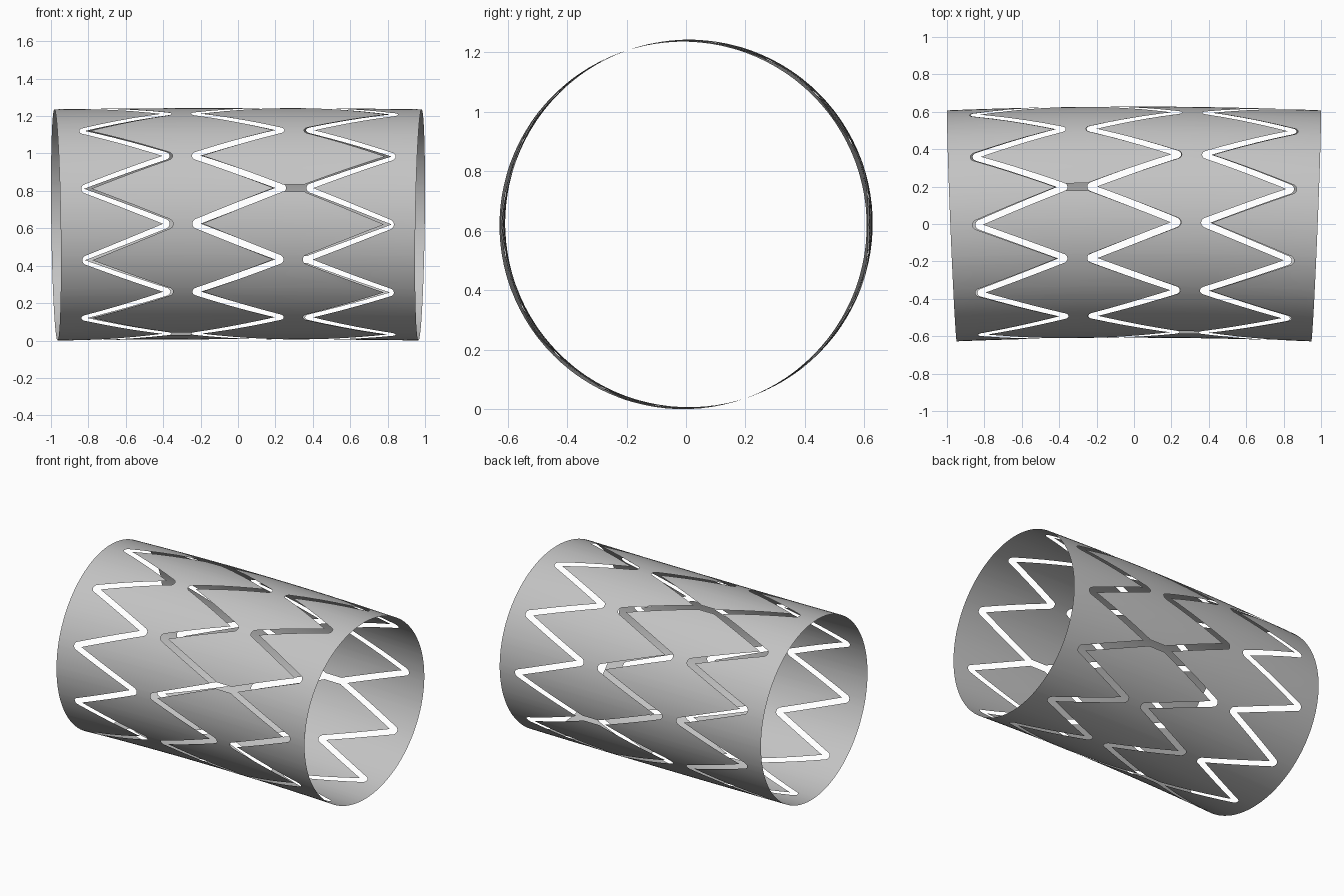
import bpy
import bmesh
import math

# Remove the default cube only
cube = bpy.data.objects.get("Cube")
if cube:
    bpy.data.objects.remove(cube, do_unlink=True)

# Tube, bend and slot dimensions
RADIUS, HALF_LENGTH = 0.618, 0.9735
BEND_RADIUS, BEND_ANGLE = 22.6, math.radians(18.7)
WAVES = 10
HALF_WAVE = math.pi * RADIUS / WAVES
SPACING = 0.606
TIP, SHARP_TIP, INNER_TIP = 0.25, 0.296, 0.195

ALPHA = math.atan(HALF_WAVE / (SHARP_TIP + INNER_TIP))
FILLET = (SHARP_TIP - TIP) / (1 / math.sin(ALPHA) - 1)
TANGENT = FILLET * math.cos(ALPHA)

# Column positions across half a wave, denser around both tips
tip = [TANGENT * math.sin(math.pi * k / 10) for k in range(6)]
flank = [TANGENT + (HALF_WAVE - 2 * TANGENT) * k / 4 for k in (1, 2, 3)]
columns = tip + flank + [HALF_WAVE - t for t in reversed(tip[1:])]
N = len(columns)
TOTAL = N * 2 * WAVES
LINK = 3   # columns on each side of a connecting slot
ROWS = 8

steel = bpy.data.materials.new("light_grey")
steel.use_nodes = True
grey = (0.55, 0.55, 0.55, 1)
steel.diffuse_color = grey
steel.node_tree.nodes["Principled BSDF"].inputs["Base Color"].default_value = grey


def reach(v):
    """Slot edge distance from its centre line, v away from a rounded tip."""
    if v < TANGENT:
        return SHARP_TIP - FILLET / math.sin(ALPHA) + math.sqrt(FILLET ** 2 - v ** 2)
    return SHARP_TIP - v / math.tan(ALPHA)


def slot_edge(centre, side, odd_tips):
    """Edge of a zigzag slot; side -1 is its lower-x edge, +1 its higher-x edge."""
    def edge(j):
        half, i = divmod(j, N)
        from_tip = columns[i] if half % 2 == odd_tips else HALF_WAVE - columns[i]
        return centre + side * reach(from_tip)
    return edge


def bend(u, angle):
    """Wrap a point onto the gently curved tube."""
    y, z = -RADIUS * math.cos(angle), RADIUS * math.sin(angle)
    c, s = math.cos(BEND_ANGLE), math.sin(BEND_ANGLE)
    w, p = y * c + z * s, z * c - y * s
    phi = u / BEND_RADIUS
    x = (BEND_RADIUS + w) * math.sin(phi)
    w = (BEND_RADIUS + w) * math.cos(phi) - BEND_RADIUS
    return x, w * c - p * s + 0.01, w * s + p * c + 0.625


def make_band(name, low, high, links=()):
    """Sheet between two edges, left open at the connecting slots."""
    bm = bmesh.new()
    grid = []
    for j in range(TOTAL):
        half, i = divmod(j, N)
        angle = (half * HALF_WAVE + columns[i]) / RADIUS
        a, b = low(j), high(j)
        grid.append([bm.verts.new(bend(a + (b - a) * k / ROWS, angle))
                     for k in range(ROWS + 1)])
    cut = {(h * N + d) % TOTAL for h in links for d in range(-LINK, LINK)}
    for j in range(TOTAL):
        if j in cut:
            continue
        here, after = grid[j], grid[(j + 1) % TOTAL]
        for k in range(ROWS):
            bm.faces.new((here[k], here[k + 1], after[k + 1], after[k])).smooth = True
    bmesh.ops.delete(bm, geom=[v for v in bm.verts if not v.link_faces], context='VERTS')
    mesh = bpy.data.meshes.new(name)
    bm.to_mesh(mesh)
    bm.free()
    mesh.materials.append(steel)
    bpy.context.collection.objects.link(bpy.data.objects.new(name, mesh))


# Three zigzag slots, the middle one in opposite phase
slots = []
for n in (-1, 0, 1):
    outer = n != 0
    slots.append((slot_edge(n * SPACING, -1, int(outer)),
                  slot_edge(n * SPACING, 1, int(not outer))))

# Four bands of sheet; the two inner ones are split by opposite connecting slots
make_band("right_end_band", lambda j: -HALF_LENGTH, slots[0][0])
make_band("right_middle_band", slots[0][1], slots[1][0], (6, 16))
make_band("left_middle_band", slots[1][1], slots[2][0], (1, 11))
make_band("left_end_band", slots[2][1], lambda j: HALF_LENGTH)
